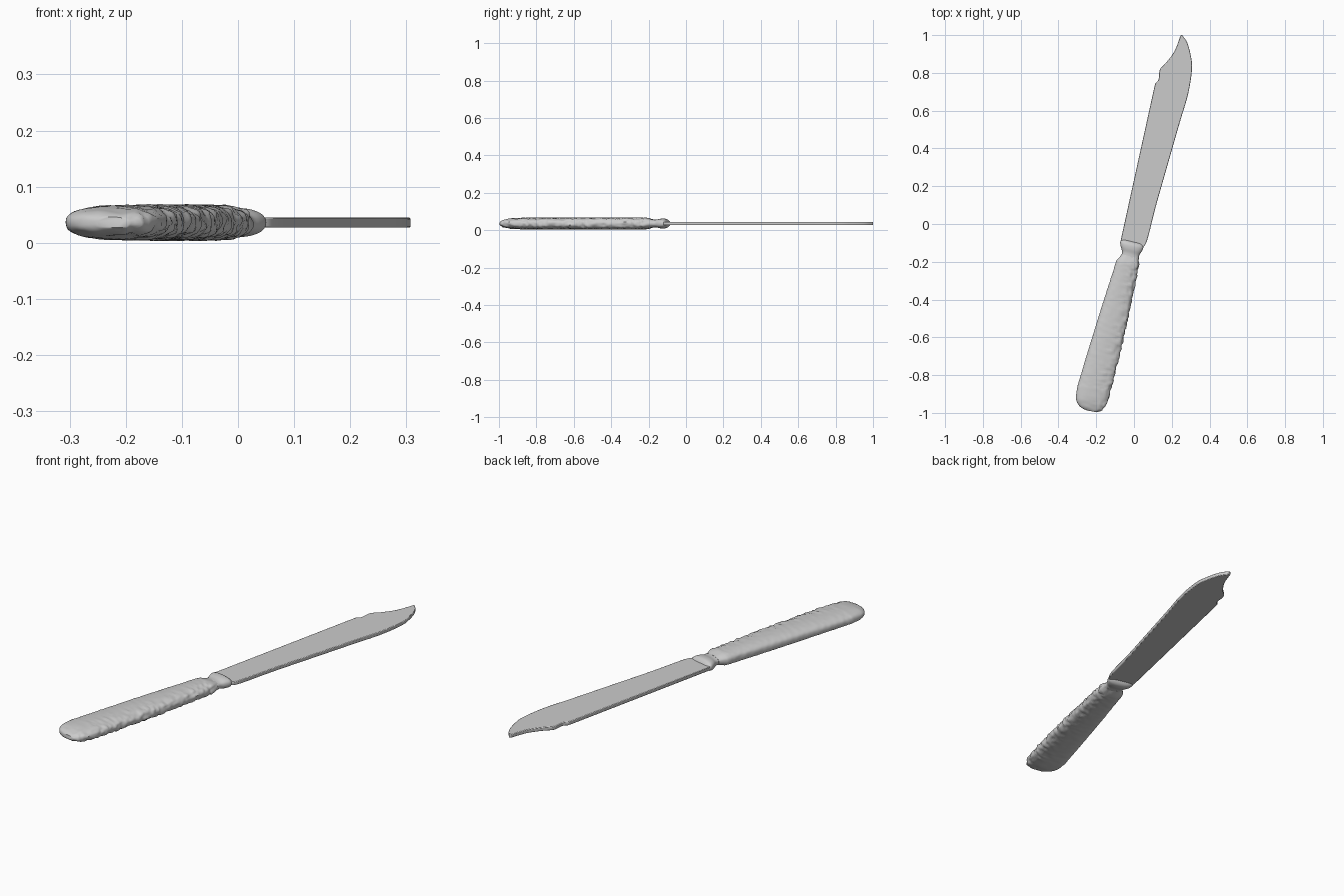
import bpy, bmesh, math
from mathutils import Vector, noise

if "Cube" in bpy.data.objects:
    bpy.data.objects.remove(bpy.data.objects["Cube"])

MID = 0.036  # height of the knife's centre plane

steel = bpy.data.materials.new("plain grey")
steel.diffuse_color = (0.6, 0.6, 0.6, 1)
steel.use_nodes = True
steel.node_tree.nodes["Principled BSDF"].inputs["Base Color"].default_value = steel.diffuse_color


def smooth_path(pts, steps):
    """Catmull-Rom curve through points of any dimension."""
    p = [Vector(q) for q in pts]
    p = [p[0]] + p + [p[-1]]
    out = []
    for i in range(1, len(p) - 2):
        a, b, c, d = p[i - 1:i + 3]
        for s in range(steps):
            t = s / steps
            out.append(0.5 * (2 * b + (c - a) * t + (2 * a - 5 * b + 4 * c - d) * t * t
                              + (3 * b - a - 3 * c + d) * t ** 3))
    return out + [p[-1]]


def finish(bm, name):
    bmesh.ops.recalc_face_normals(bm, faces=bm.faces)
    mesh = bpy.data.meshes.new(name)
    bm.to_mesh(mesh)
    bm.free()
    mesh.materials.append(steel)
    ob = bpy.data.objects.new(name, mesh)
    bpy.context.collection.objects.link(ob)
    bpy.ops.object.select_all(action='DESELECT')
    bpy.context.view_layer.objects.active = ob
    ob.select_set(True)
    return ob


def loft(name, sections, sides=32, rough=0.0):
    """Skin rounded sections given as left x, left y, right x, right y, half height."""
    bm = bmesh.new()
    rings = []
    for lx, ly, rx, ry, h in sections:
        mid = Vector(((lx + rx) / 2, (ly + ry) / 2, MID))
        half = Vector(((rx - lx) / 2, (ry - ly) / 2, 0))
        ring = []
        for k in range(sides):
            a = math.tau * k / sides
            c, s = math.cos(a), math.sin(a)
            u = math.copysign(abs(c) ** 0.85, c)
            v = math.copysign(abs(s) ** 0.75, s)
            co = mid + half * u + Vector((0, 0, h * v))
            # worn, pitted surface, strongest along the right side
            bump = rough * (0.25 + max(0, u)) * noise.noise(co * 60)
            co += (half.normalized() * c + Vector((0, 0, s))) * bump
            ring.append(bm.verts.new(co))
        rings.append(ring)
    for r0, r1 in zip(rings, rings[1:]):
        for k in range(sides):
            j = (k + 1) % sides
            bm.faces.new((r0[k], r0[j], r1[j], r1[k]))
    bm.faces.new(rings[0])
    bm.faces.new(rings[-1])
    ob = finish(bm, name)
    bpy.ops.object.shade_smooth_by_angle(angle=math.radians(50))
    return ob


# Handle: rounded butt, long taper towards the neck
butt = [(-0.25, -0.987, -0.195, -0.997, 0.010), (-0.285, -0.968, -0.168, -0.985, 0.019),
        (-0.303, -0.94, -0.15, -0.96, 0.025), (-0.307, -0.91, -0.138, -0.93, 0.029),
        (-0.30, -0.86, -0.122, -0.88, 0.031)]
grip = [(-0.30, -0.86, -0.122, -0.88, 0.031), (-0.20, -0.53, -0.045, -0.56, 0.032),
        (-0.095, -0.20, 0.023, -0.23, 0.031)]
shoulder = [(-0.09, -0.188, 0.027, -0.213, 0.029), (-0.076, -0.175, 0.026, -0.198, 0.024),
            (-0.065, -0.16, 0.024, -0.182, 0.021)]
loft("handle", smooth_path(butt, 4)[:-1] + smooth_path(grip, 40) + shoulder, 40, 0.006)

# Bolster: narrow neck swelling into a collar at the blade
loft("bolster", smooth_path([
    (-0.066, -0.168, 0.025, -0.19, 0.021), (-0.063, -0.145, 0.027, -0.168, 0.021),
    (-0.070, -0.12, 0.040, -0.147, 0.026), (-0.073, -0.10, 0.049, -0.128, 0.026),
    (-0.070, -0.088, 0.048, -0.115, 0.020), (-0.062, -0.081, 0.043, -0.106, 0.010)], 4))

# Blade: straight spine, notched back near the tip, curved cutting edge
spine = [(-0.055, -0.11), (-0.07, -0.085), (0.11, 0.735)]
notch = smooth_path([(0.113, 0.745), (0.13, 0.765), (0.138, 0.82), (0.175, 0.86),
                     (0.217, 0.92), (0.247, 1.0)], 5)
edge = smooth_path([(0.255, 1.0), (0.282, 0.96), (0.301, 0.89), (0.307, 0.82),
                    (0.287, 0.69), (0.243, 0.54), (0.18, 0.32), (0.116, 0.095),
                    (0.07, -0.085), (0.045, -0.125)], 5)
bm = bmesh.new()
outline = [bm.verts.new((p[0], p[1], MID - 0.009)) for p in spine + notch + edge]
base = bm.faces.new(outline)
top = bmesh.ops.extrude_face_region(bm, geom=[base])
bmesh.ops.translate(bm, vec=(0, 0, 0.018),
                    verts=[g for g in top["geom"] if isinstance(g, bmesh.types.BMVert)])
blade = finish(bm, "blade")
bevel = blade.modifiers.new("softened rim", 'BEVEL')
bevel.width = 0.003
bevel.segments = 2
bevel.limit_method = 'ANGLE'
bevel.angle_limit = math.radians(60)
bpy.ops.object.shade_smooth_by_angle(angle=math.radians(35))
